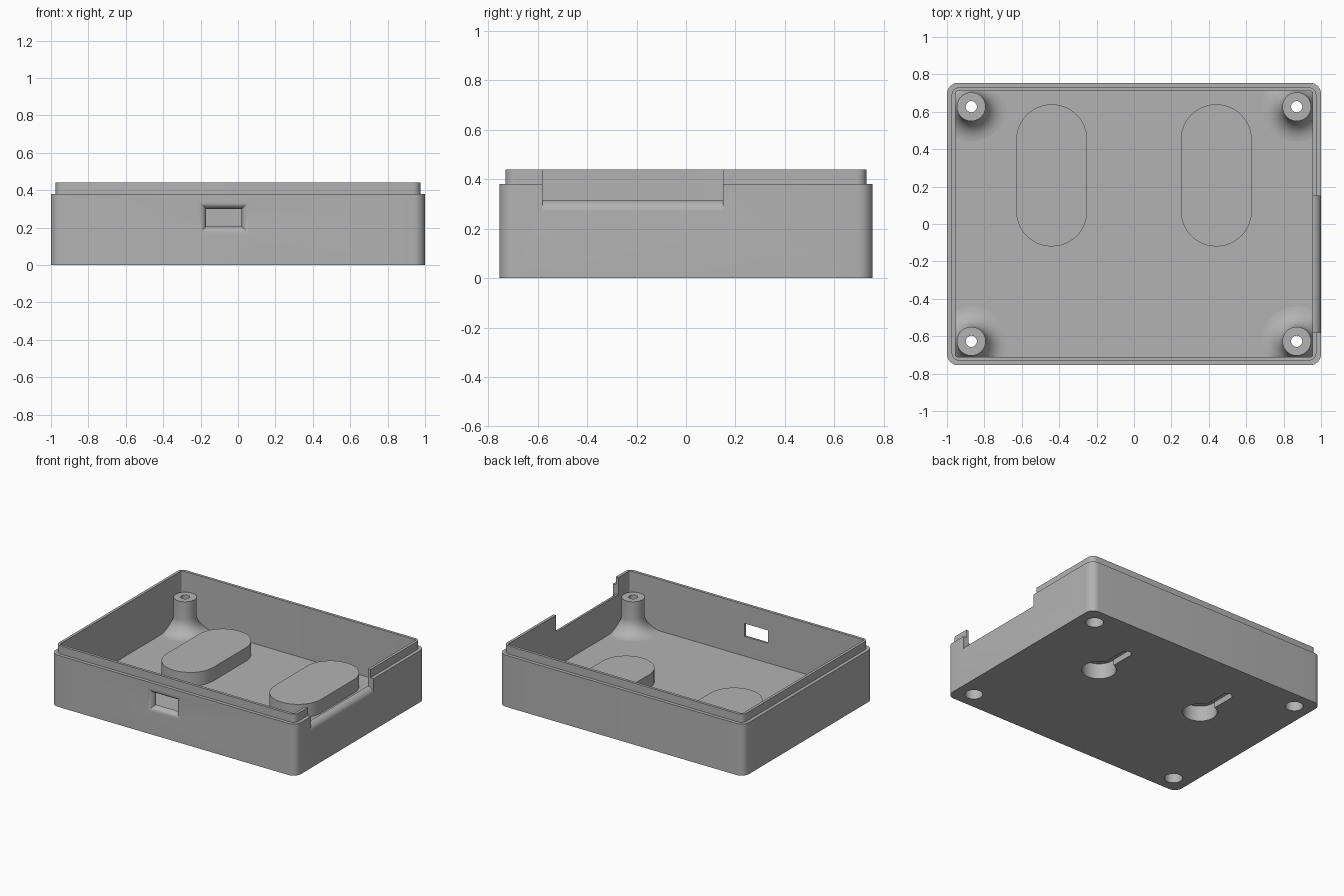
import bpy, bmesh
from math import sin, cos, pi, radians

cube = bpy.data.objects.get("Cube")
if cube:
    bpy.data.objects.remove(cube, do_unlink=True)

grey = bpy.data.materials.new("plain grey")
grey.use_nodes = True
grey.diffuse_color = (0.45, 0.45, 0.45, 1)
grey.node_tree.nodes["Principled BSDF"].inputs["Base Color"].default_value = (0.45, 0.45, 0.45, 1)

HX, HY, WALL_TOP, LIP_TOP, FLOOR = 1.0, 0.755, 0.38, 0.44, 0.06
SUNK = FLOOR - 0.005


def loft(name, loops, closed=False):
    """Skin a list of equal-length point loops; cap the ends unless closed."""
    bm = bmesh.new()
    rings = [[bm.verts.new(p) for p in loop] for loop in loops]
    n = len(rings[0])
    pairs = list(zip(rings, rings[1:]))
    if closed:
        pairs.append((rings[-1], rings[0]))
    else:
        bm.faces.new(rings[0])
        bm.faces.new(rings[-1])
    for a, b in pairs:
        for i in range(n):
            j = (i + 1) % n
            bm.faces.new((a[i], a[j], b[j], b[i]))
    bmesh.ops.recalc_face_normals(bm, faces=bm.faces)
    mesh = bpy.data.meshes.new(name)
    bm.to_mesh(mesh)
    bm.free()
    mesh.materials.append(grey)
    obj = bpy.data.objects.new(name, mesh)
    bpy.context.collection.objects.link(obj)
    return obj


def rounded_rect(hx, hy, r, z, steps=8):
    pts = []
    for q, (sx, sy) in enumerate(((1, 1), (-1, 1), (-1, -1), (1, -1))):
        for i in range(steps + 1):
            a = (q + i / steps) * pi / 2
            pts.append((sx * (hx - r) + r * cos(a), sy * (hy - r) + r * sin(a), z))
    return pts


def stadium(cx, y0, y1, r, z, steps=24):
    """Slot outline along y, with arc centres at y0 and y1."""
    pts = []
    for start, cy in ((0, y1), (pi, y0)):
        for i in range(steps + 1):
            a = start + pi * i / steps
            pts.append((cx + r * cos(a), cy + r * sin(a), z))
    return pts


def circle(cx, cy, r, z, steps=48):
    return [(cx + r * cos(2 * pi * i / steps), cy + r * sin(2 * pi * i / steps), z)
            for i in range(steps)]


def cut(obj, cutters):
    bpy.context.view_layer.objects.active = obj
    for c in cutters:
        c.hide_render = True
        mod = obj.modifiers.new("cut", 'BOOLEAN')
        mod.operation, mod.solver, mod.object = 'DIFFERENCE', 'EXACT', c
        bpy.ops.object.modifier_apply(modifier=mod.name)


# Open tray with a stepped lip, skinned from outside bottom to inside floor
tray = loft("tray", [
    rounded_rect(HX, HY, 0.06, 0),
    rounded_rect(HX, HY, 0.06, WALL_TOP),
    rounded_rect(HX - 0.025, HY - 0.025, 0.04, WALL_TOP),
    rounded_rect(HX - 0.025, HY - 0.025, 0.04, LIP_TOP),
    rounded_rect(HX - 0.045, HY - 0.045, 0.01, LIP_TOP),
    rounded_rect(HX - 0.045, HY - 0.045, 0.01, FLOOR)])

# Notch in the side wall with a rounded sill
arc = [i * pi / 16 for i in range(9)]
sill = [(0.9, 0.315)] + [(0.955 + 0.045 * sin(a), 0.27 + 0.045 * cos(a)) for a in arc]
sill += [(1.1, 0.27), (1.1, 0.5), (0.9, 0.5)]
notch = loft("notch_cutter", [[(x, y, z) for x, z in sill] for y in (-0.58, 0.15)])


# Front port opening, flared outward
def port_rect(y, d):
    x0, x1, z0, z1 = -0.17 - d, 0.02 + d, 0.205 - d, 0.30 + d
    return [(x0, y, z0), (x1, y, z0), (x1, y, z1), (x0, y, z1)]


F = 0.04
port_loops = [port_rect(-0.65, 0)]
port_loops += [port_rect(-HY + F - F * sin(a), F * (1 - cos(a))) for a in arc]
port_loops.append(port_rect(-0.85, F))
port = loft("port_cutter", port_loops)

# Screw posts with a wide fillet at the base, and their holes from below
posts, screw_cutters = [], []
FIL, R = 0.11, 0.077
profile = [(0.06, SUNK), (R + FIL, SUNK)]
profile += [(R + FIL - FIL * sin(a), FLOOR + FIL - FIL * cos(a)) for a in arc]
profile += [(R, 0.30), (0.03, 0.30), (0.03, 0.20), (0.06, 0.20)]
for side, sx in (("right", -1), ("left", 1)):
    for end, cy in (("front", -0.627), ("back", 0.627)):
        loops = []
        for r, z in profile:
            ring = circle(sx * 0.87, cy, r, z)
            # keep the fillet inside the walls
            loops.append([(max(-0.965, min(0.965, x)), max(-0.72, min(0.72, y)), z)
                          for x, y, z in ring])
        posts.append(loft(f"{end}_{side}_screw_post", loops, closed=True))
        screw_cutters.append(loft("screw_cutter", [circle(sx * 0.87, cy, 0.06, z)
                                                   for z in (-0.05, 0.15)]))

# Raised pads over the keyhole hangers
pads, key_cutters = [], []
for side, cx in (("right", -0.44), ("left", 0.44)):
    pad = loft(f"{side}_hanger_pad", [stadium(cx, 0.07, 0.45, 0.19, z) for z in (SUNK, 0.16)])
    keys = [loft("key_cutter", [circle(cx, 0.16, 0.115, z) for z in (-0.05, 0.10)]),
            loft("key_cutter", [stadium(cx, 0.16, 0.44, 0.035, z) for z in (-0.05, 0.08)]),
            loft("key_cutter", [stadium(cx, 0.16, 0.44, 0.117, z) for z in (0.045, 0.115)])]
    cut(pad, keys)
    pads.append(pad)
    key_cutters += keys

cutters = [notch, port] + screw_cutters + key_cutters
cut(tray, cutters)
for c in cutters:
    bpy.data.objects.remove(c, do_unlink=True)

# Smooth the curved walls and keep edges sharp
for obj in [tray] + posts + pads:
    bpy.ops.object.select_all(action='DESELECT')
    obj.select_set(True)
    bpy.context.view_layer.objects.active = obj
    bpy.ops.object.shade_smooth_by_angle(angle=radians(30))
